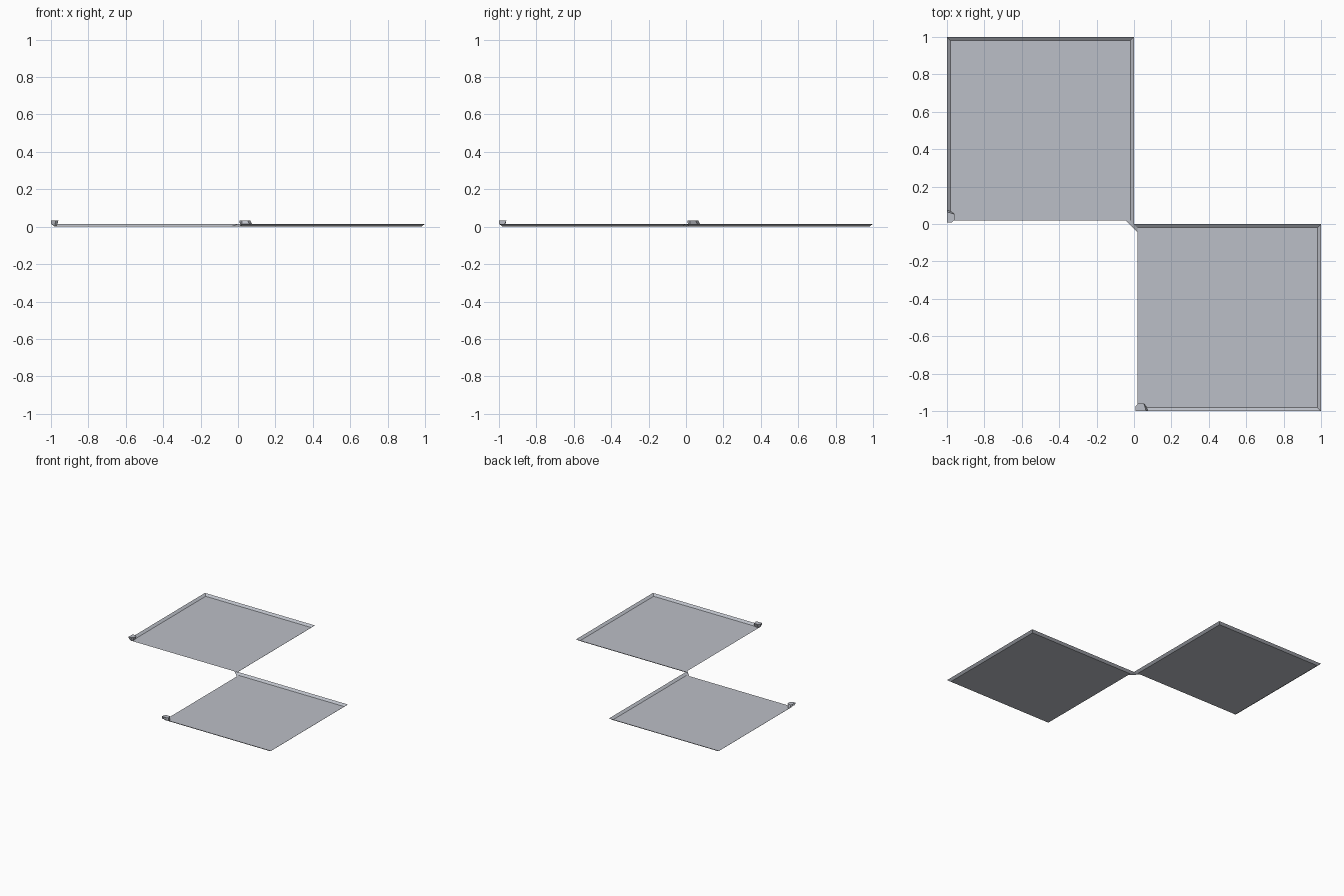
import bpy, bmesh

if "Cube" in bpy.data.objects:
    bpy.data.objects.remove(bpy.data.objects["Cube"])

mat = bpy.data.materials.new("light_grey")
mat.diffuse_color = (0.50, 0.52, 0.57, 1)
mat.use_nodes = True
mat.node_tree.nodes["Principled BSDF"].inputs["Base Color"].default_value = mat.diffuse_color

RIM, TOP, W = 0.015, 0.033, 0.02   # rim height, tab height, flare width


def build(name, faces, swap):
    """Make a sheet from polygons; swap mirrors it across the x = y diagonal."""
    bm = bmesh.new()
    for f in faces:
        pts = [(y, x, z) if swap else (x, y, z) for x, y, z in f]
        if swap:
            pts.reverse()
        bm.faces.new([bm.verts.new(p) for p in pts])
    bmesh.ops.remove_doubles(bm, verts=bm.verts[:], dist=1e-5)
    me = bpy.data.meshes.new(name)
    bm.to_mesh(me)
    bm.free()
    me.materials.append(mat)
    ob = bpy.data.objects.new(name, me)
    bpy.context.collection.objects.link(ob)


# tray: flat floor, three flared edges, one open edge at y = W
inner = [(-1 + W, W, 0), (-W, W, 0), (-W, 1 - W, 0), (-1 + W, 1 - W, 0)]
outer = [(-1, W, RIM), (0, 0, RIM), (0, 1, RIM), (-1, 1, RIM)]
tray = [inner] + [[inner[i], outer[i], outer[i + 1], inner[i + 1]] for i in (1, 2)]
tray.append([inner[3], outer[3], outer[0], inner[0]])

# corner tab: five-sided plate on short sloping walls
top = [(-1, 0.007, TOP), (-0.975, 0.007, TOP), (-0.96, 0.022, TOP),
       (-0.96, 0.052, TOP), (-1, 0.065, TOP)]
low = [(-1, 0.012, RIM), (-0.98, 0.012, 0.004), (-0.97, 0.022, 0),
       (-0.975, 0.065, 0.002), (-1, 0.075, RIM)]
tab = [top] + [[low[i], low[i + 1], top[i + 1], top[i]] for i in range(4)]

for side, swap in (("back", False), ("front", True)):
    build(side + "_tray", tray, swap)
    build(side + "_corner_tab", tab, swap)
    # half of the bridge joining the two trays
    build(side + "_bridge", [[(-0.045, W, 0), (-0.0125, -0.0125, 0), (0, 0, RIM), (-W, W, 0)]], swap)
